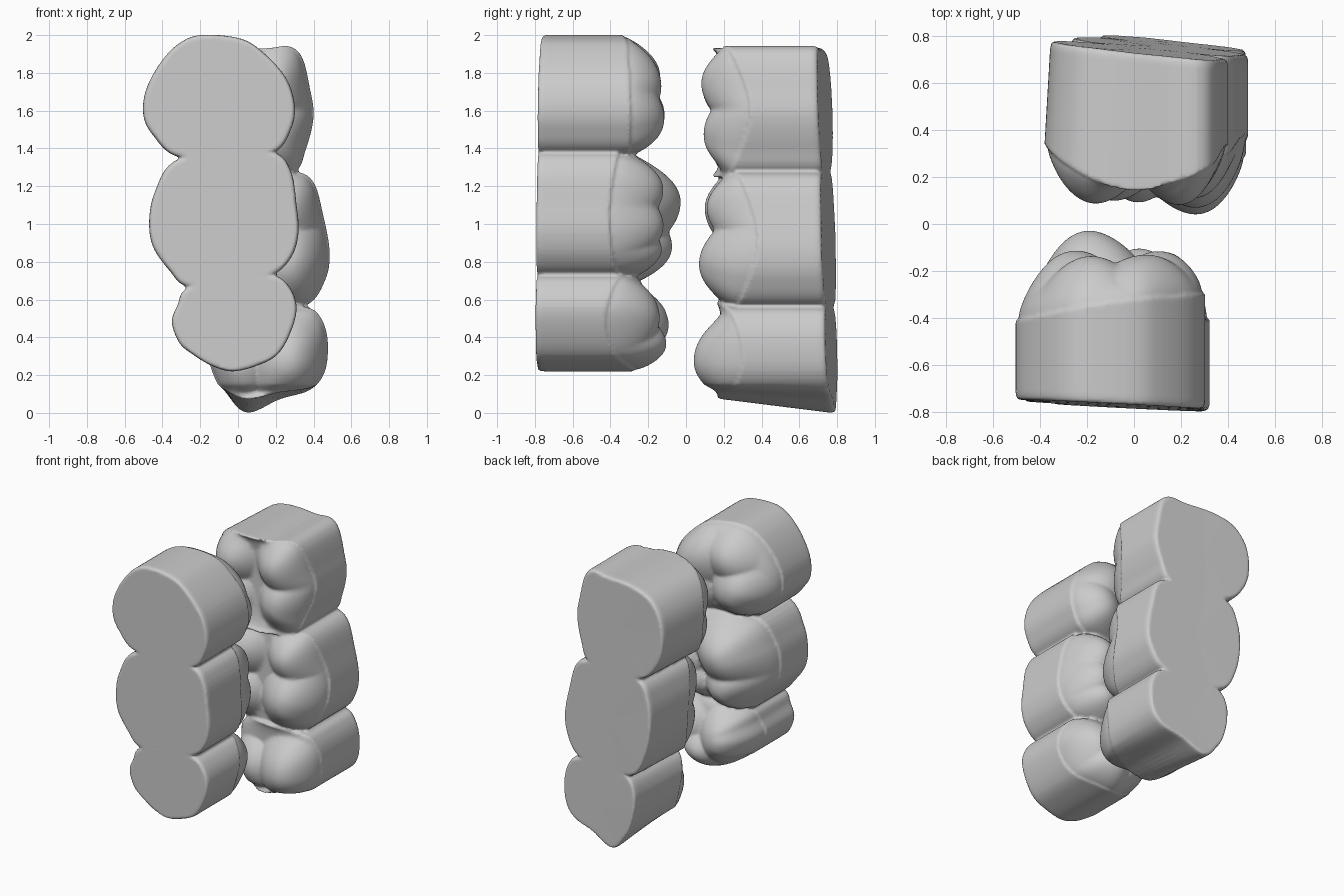
import bpy, bmesh, math
from mathutils import Vector

if "Cube" in bpy.data.objects:
    bpy.data.objects.remove(bpy.data.objects["Cube"])


def smooth_loop(pts, n=6):
    """Closed Catmull-Rom curve through the outline points."""
    P = [Vector(p) for p in pts]
    out = []
    for i in range(len(P)):
        a, b, c, d = (P[(i + k) % len(P)] for k in (-1, 0, 1, 2))
        for j in range(n):
            t = j / n
            out.append(0.5 * (2 * b + (c - a) * t + (2 * a - 5 * b + 4 * c - d) * t * t
                              + (3 * b - a - 3 * c + d) * t ** 3))
    return out


def add_tooth(bm, outline, cusps, gum, base, basin, s):
    """Straight root block with a domed, cusped crown; s = crown direction in y."""
    loop = smooth_loop(outline)
    xs, zs = [p.x for p in loop], [p.y for p in loop]
    c = Vector(((min(xs) + max(xs)) / 2, (min(zs) + max(zs)) / 2))
    g0, gx, ge = gum

    def crown(p):
        # rounded lobes meeting in grooves above a central basin
        h = basin * s
        for x, z, y, r in cusps:
            d = math.hypot(p.x - x, p.y - z) / r
            h = max(h, y * s - 0.11 * d ** 2)
        return h * s

    rings = []
    for k, lift in ((0.965, 0.0), (0.99, 0.008), (1.0, 0.03)):
        pts = [c + (p - c) * k for p in loop]
        rings.append([bm.verts.new((p.x, base(p.x, p.y) + s * lift, p.y)) for p in pts])
    N = 28
    for i in range(-1, N):
        # first ring is the gum edge, the crown starts slightly inside it
        t = math.cos(max(i, 0) / N * math.pi / 2)
        k = 1.0 if i < 0 else 0.97 * t
        dome = (1 - t ** 3.6) ** 0.56
        ring = []
        for p in loop:
            q = c + (p - c) * k
            u = (p - c).normalized()
            g = g0 + gx * p.x + ge * u.y ** 2
            ring.append(bm.verts.new((q.x, g + (crown(q) - g) * dome, q.y)))
        rings.append(ring)
    n = len(loop)
    for a, b in zip(rings, rings[1:]):
        for i in range(n):
            bm.faces.new((a[i], a[(i + 1) % n], b[(i + 1) % n], b[i]))
    for ring, y in ((rings[0], base(c.x, c.y)), (rings[-1], crown(c))):
        m = bm.verts.new((c.x, y, c.y))
        for i in range(n):
            bm.faces.new((ring[i], ring[(i + 1) % n], m))


def build_row(name, teeth, base, basin, s):
    bm = bmesh.new()
    for outline, cusps, gum in teeth:
        part = bmesh.new()
        add_tooth(part, outline, cusps, gum, base, basin, s)
        bmesh.ops.recalc_face_normals(part, faces=part.faces)
        tmp = bpy.data.meshes.new("tooth")
        part.to_mesh(tmp)
        part.free()
        bm.from_mesh(tmp)
        bpy.data.meshes.remove(tmp)
    if s < 0:
        # back row narrows toward its base on the left and toward the crown at the bottom
        for v in bm.verts:
            w = min(1, max(0, (0.77 - v.co.y) / 0.6))
            v.co.z += w * 0.5 * max(0, 0.15 - v.co.z)
            v.co.x += (1 - w) * 0.035 * min(1, max(0, -v.co.x / 0.2))
    me = bpy.data.meshes.new(name)
    bm.to_mesh(me)
    bm.free()
    ob = bpy.data.objects.new(name, me)
    bpy.context.collection.objects.link(ob)
    # fuse the overlapping teeth into one block
    r = ob.modifiers.new("fuse", 'REMESH')
    r.mode = 'VOXEL'
    r.voxel_size = 0.01
    r.use_smooth_shade = True
    sm = ob.modifiers.new("soften", 'SMOOTH')
    sm.factor, sm.iterations = 0.5, 1


# Outlines are (x, z); cusps are (x, z, tip y, radius)
front_top = [(-.2, 2.0), (0, 1.985), (.12, 1.92), (.25, 1.78), (.3, 1.63), (.28, 1.5), (.19, 1.38),
             (-.07, 1.34), (-.33, 1.36), (-.45, 1.47), (-.5, 1.57), (-.49, 1.7), (-.42, 1.84), (-.32, 1.95)]
front_mid = [(-.07, 1.4), (.19, 1.38), (.28, 1.28), (.31, 1.1), (.32, .95), (.28, .82), (.18, .73),
             (-.05, .67), (-.27, .67), (-.36, .75), (-.45, .88), (-.47, 1.02), (-.44, 1.17), (-.34, 1.33)]
front_low = [(-.05, .73), (.18, .73), (.27, .67), (.31, .56), (.28, .43), (.21, .31), (.1, .25), (-.03, .22),
             (-.14, .25), (-.24, .31), (-.31, .37), (-.35, .48), (-.32, .57), (-.27, .66)]
back_top = [(.15, 1.93), (.27, 1.94), (.34, 1.88), (.38, 1.72), (.4, 1.57), (.36, 1.4), (.29, 1.27),
            (.03, 1.25), (-.22, 1.29), (-.35, 1.43), (-.39, 1.6), (-.36, 1.77), (-.25, 1.89), (-.05, 1.93)]
back_mid = [(.05, 1.31), (.3, 1.28), (.4, 1.22), (.45, 1.05), (.485, .85), (.46, .7), (.36, .57),
            (.1, .54), (-.16, .58), (-.26, .74), (-.3, .95), (-.28, 1.14), (-.2, 1.27)]
back_low = [(.1, .59), (.36, .56), (.44, .5), (.475, .38), (.46, .22), (.38, .12), (.22, .07), (.05, 0),
            (-.07, .1), (-.13, .19), (-.17, .32), (-.17, .45), (-.1, .55)]

# last triple: gum height, its slope along x, its rise at the tooth ends
front_teeth = [
    (front_top, [(-.28, 1.55, -.1, .22), (-.2, 1.8, -.13, .22), (.17, 1.53, -.09, .24), (.09, 1.76, -.12, .26)],
     (-.34, .14, .02)),
    (front_mid, [(-.22, 1.13, -.02, .22), (-.25, .85, -.05, .2), (.17, 1.2, -.09, .2), (.19, .99, -.09, .19),
                 (.13, .82, -.09, .17)], (-.42, .03, .09)),
    (front_low, [(-.19, .46, -.08, .22), (.15, .5, -.13, .24), (.04, .33, -.09, .18)], (-.43, 0, .15))]
back_teeth = [
    (back_top, [(-.2, 1.74, .07, .2), (-.2, 1.46, .08, .2), (.24, 1.75, .06, .2), (.25, 1.47, .07, .2)],
     (.34, 0, -.2)),
    (back_mid, [(-.13, 1.1, .08, .22), (-.13, .77, .08, .2), (.3, 1.1, .09, .2), (.31, .77, .05, .22)],
     (.38, 0, -.17)),
    (back_low, [(.29, .27, .035, .22), (-.02, .25, .08, .2)], (.3, 0, -.14))]

build_row("front_tooth_row", front_teeth,
          lambda x, z: -0.777 - 0.05 * x - 0.01 * (1 - z), -0.21, 1)
build_row("back_tooth_row", back_teeth,
          lambda x, z: 0.727 - 0.1 * x + 0.037 * (1.9 - z), 0.19, -1)
